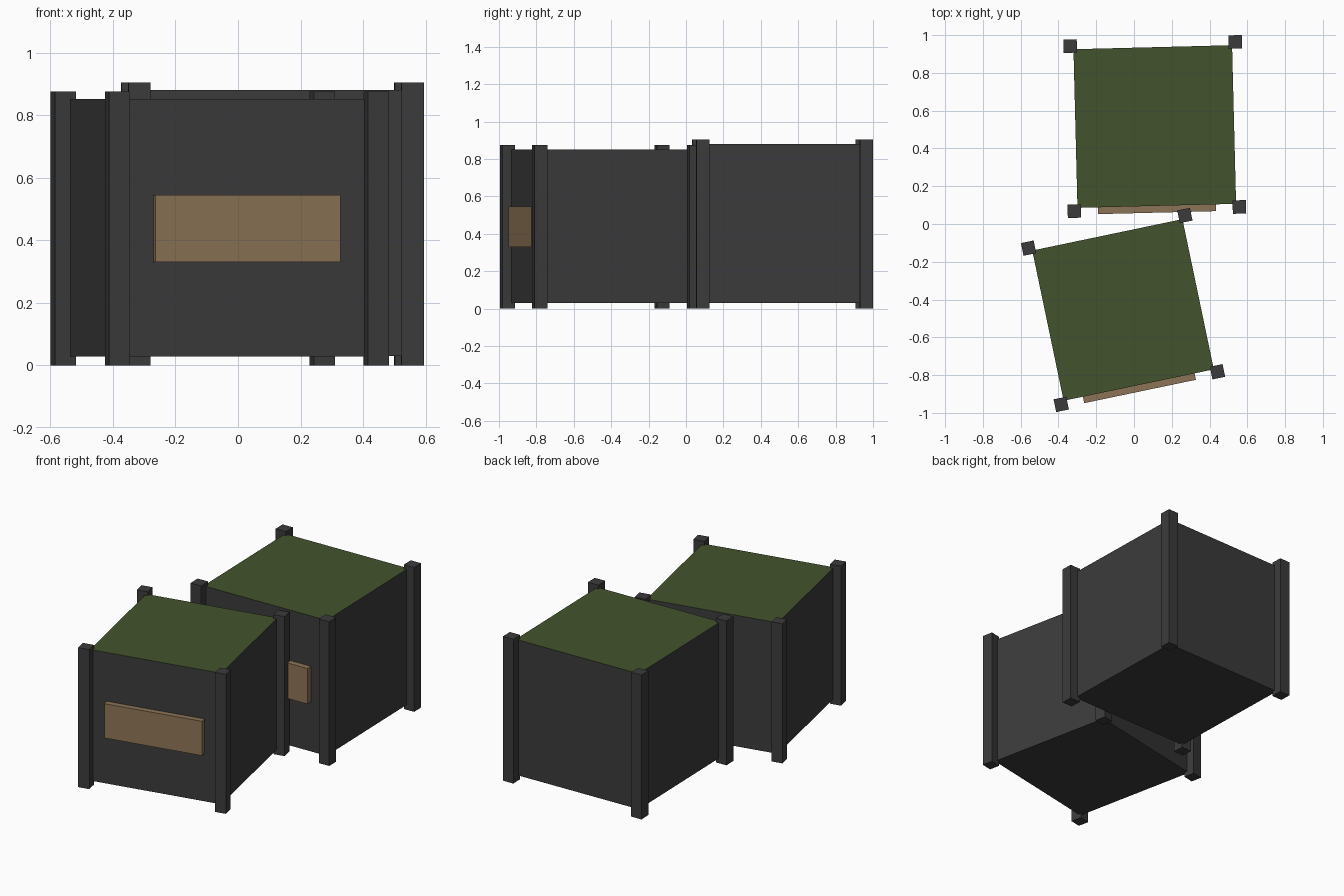
import bpy
from math import radians
from mathutils import Matrix, Vector

cube = bpy.data.objects.get("Cube")
if cube:
    bpy.data.objects.remove(cube, do_unlink=True)


def material(name, rgb):
    mat = bpy.data.materials.new(name)
    mat.use_nodes = True
    mat.diffuse_color = (*rgb, 1)
    mat.node_tree.nodes["Principled BSDF"].inputs["Base Color"].default_value = (*rgb, 1)
    return mat


charcoal = material("charcoal", (0.044, 0.044, 0.045))
moss = material("moss_green", (0.055, 0.086, 0.026))
wood = material("tan_wood", (0.264, 0.174, 0.092))


def box(name, center, size, frame, mats):
    """Box in crate space, placed by the crate's frame."""
    bpy.ops.mesh.primitive_cube_add(size=1)
    obj = bpy.context.object
    obj.name = name
    obj.data.transform(Matrix.Translation(center) @ Matrix.Diagonal((*size, 1)))
    obj.matrix_world = frame
    for mat in mats:
        obj.data.materials.append(mat)
    return obj


def planter(prefix, x, y, angle, scale):
    frame = (Matrix.Translation((x, y, 0)) @ Matrix.Rotation(radians(angle), 4, "Z")
             @ Matrix.Scale(scale, 4))
    # Body with a green top face
    body = box(prefix + "_body", Vector((0, 0, 0.455)), (0.84, 0.84, 0.85),
               frame, (charcoal, moss))
    for face in body.data.polygons:
        face.material_index = int(face.normal.z > 0.5)
    # Corner posts
    for side, sx in (("right", -1), ("left", 1)):
        for end, sy in (("front", -1), ("back", 1)):
            box(f"{prefix}_post_{end}_{side}", Vector((sx * 0.437, sy * 0.437, 0.4525)),
                (0.071, 0.071, 0.905), frame, (charcoal,))
    # Wooden plaque on the front
    box(prefix + "_plaque", Vector((0, -0.433, 0.4525)), (0.625, 0.046, 0.223),
        frame, (wood,))


planter("rear_crate", 0.11, 0.516, 1.45, 1)
planter("front_crate", -0.058, -0.455, 11.8, 0.967)
